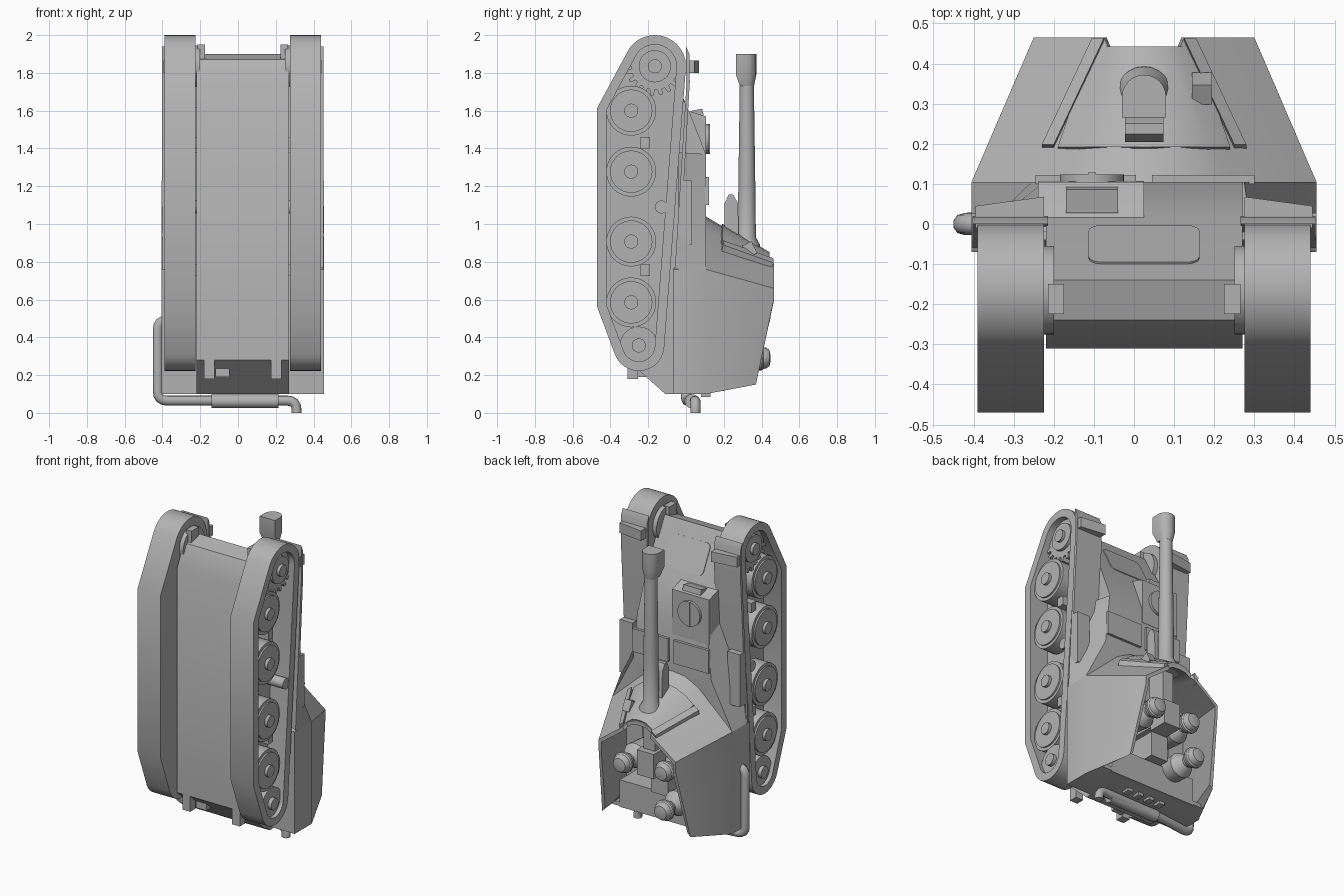
import bpy, bmesh
from math import sin, cos, pi, radians
from mathutils import Vector, Matrix

old = bpy.data.objects.get("Cube")
if old:
    bpy.data.objects.remove(old, do_unlink=True)

CX = 0.025  # vehicle centre line
grey = bpy.data.materials.new("plain_grey")
grey.use_nodes = True
grey.diffuse_color = (0.45, 0.45, 0.45, 1)
grey.node_tree.nodes["Principled BSDF"].inputs["Base Color"].default_value = (0.45, 0.45, 0.45, 1)


def finish(name, bm, angle=30):
    bmesh.ops.recalc_face_normals(bm, faces=bm.faces)
    me = bpy.data.meshes.new(name)
    bm.to_mesh(me)
    bm.free()
    me.materials.append(grey)
    me.shade_smooth()
    me.set_sharp_from_angle(angle=radians(angle))
    ob = bpy.data.objects.new(name, me)
    bpy.context.collection.objects.link(ob)
    ob.location.x = CX
    return ob


def loft(name, rings, closed=False):
    bm = bmesh.new()
    vs = [[bm.verts.new(p) for p in r] for r in rings]
    pairs = list(zip(vs, vs[1:])) + ([(vs[-1], vs[0])] if closed else [])
    for a, b in pairs:
        for i in range(len(a)):
            j = (i + 1) % len(a)
            bm.faces.new((a[i], a[j], b[j], b[i]))
    if not closed:
        bm.faces.new(vs[0])
        bm.faces.new(vs[-1])
    return finish(name, bm)


def prism(name, pts, x0, x1):
    return loft(name, [[(x, y, z) for y, z in pts] for x in (x0, x1)])


def arc(y, z, r, a0=0, a1=360, n=32):
    steps = n if a1 - a0 == 360 else n - 1
    angles = [radians(a0 + (a1 - a0) * i / steps) for i in range(n)]
    return [(y + r * cos(a), z + r * sin(a)) for a in angles]


def disc(name, y, z, r, x0, x1):
    return prism(name, arc(y, z, r), x0, x1)


def box(name, x, y, z, tilt=0, bevel=0):
    bm = bmesh.new()
    bmesh.ops.create_cube(bm, size=1)
    size = [b - a for a, b in (x, y, z)]
    bmesh.ops.scale(bm, vec=size, verts=bm.verts)
    if bevel:
        edges = [e for e in bm.edges if abs((e.verts[0].co - e.verts[1].co).y) > 1e-4]
        bmesh.ops.bevel(bm, geom=edges, offset=bevel, segments=4, affect='EDGES', profile=0.5)
    bmesh.ops.rotate(bm, cent=(0, 0, 0), matrix=Matrix.Rotation(tilt, 3, 'X'), verts=bm.verts)
    bmesh.ops.translate(bm, vec=[(a + b) / 2 for a, b in (x, y, z)], verts=bm.verts)
    return finish(name, bm)


def lathe(name, prof, x, y, z, axis, n=24):
    # prof: (radius, distance along axis)
    rings = []
    for r, h in prof:
        ring = []
        for i in range(n):
            c, s = r * cos(2 * pi * i / n), r * sin(2 * pi * i / n)
            ring.append((x + c, y + h, z + s) if axis == 'y' else
                        (x + c, y + s, z + h) if axis == 'z' else (x + h, y + c, z + s))
        rings.append(ring)
    return loft(name, rings)


# hull tub with sloped nose and tail
prism("hull", [(-.31, .28), (-.11, .10), (.0, .10), (.105, .9), (.105, 1.37), (.02, 1.59),
               (-.14, 1.9), (-.24, 1.87), (-.31, 1.73)], -.245, .245)
box("transmission_hatch", (-.138, .138), (-.068, -.048), (1.63, 1.83), tilt=.476, bevel=.03)

# deck whose sides flare out to the fighting compartment
foot = [(.27, 1.38), (.43, .95), (.43, .76)]
crest = [(.25, 1.37), (.28, 1.05), (.43, .76)]
loft("deck", [[(x, y, z) for x, z in row] + [(-x, y, z) for x, z in row[::-1]]
              for row, y in ((foot, -.04), (crest, .105))])

# driver's hood, visor and hatches
prism("driver_hood", [(-.02, 1.62), (.01, 1.6), (.105, 1.57), (.107, 1.28), (-.02, 1.28)], -.265, 0)
box("driver_visor", (-.195, -.065), (.03, .09), (1.57, 1.605), tilt=.2)
lathe("hood_hatch", [(.08, 0), (.08, .018)], -.13, .105, 1.45, 'y', 32)
box("hood_hatch_bar", (-.14, -.12), (.1, .128), (1.37, 1.53))
for x0, x1 in ((-.27, -.02), (.02, .275)):
    box("deck_lid", (x0, x1), (.1, .122), (1.1, 1.25))

# open fighting compartment: half outline, (sill x, z) then (rim x, y, z)
half = [((.41, .10), (.385, .2, .12)), ((.43, .10), (.316, .37, .15)),
        ((.43, .64), (.275, .465, .60)), ((.43, .76), (.275, .465, .66)),
        ((.20, .97), (.10, .465, .79)), ((.17, .99), (.09, .442, .81)),
        ((.09, 1.03), (.05, .44, .835))]
full = half + [((0, 1.04), (0, .44, .84))] + [((-b[0], b[1]), (-t[0], t[1], t[2])) for b, t in half[::-1]]


def inset(p, y=None):
    return (p[0] * .93, p[1] if y is None else y, .48 + (p[2] - .48) * .93)


sill = [(b[0], .105, b[1]) for b, t in full]
rim = [t for b, t in full]
loft("fighting_compartment", [[(p[0], -.07, min(p[2], .76)) for p in sill], sill, rim,
                              [inset(p) for p in rim], [inset(p, 0) for p in sill]])
box("rear_shelf", (-.31, .31), (-.02, .2), (.115, .29))


# raised curved shield on the front plate
def shield_row(f, lift):
    right = [(.215, .13, .905, .772), (.16, .09, .95, .81), (.08, .05, .983, .838)]
    row = right + [(0, 0, .995, .845)] + [(-a, -b, c, d) for a, b, c, d in right[::-1]]
    return [(x0 + (x1 - x0) * f, .19 + .25 * f + lift * .4, z0 + (z1 - z0) * f + lift)
            for x0, x1, z0, z1 in row]


loft("gun_shield", [shield_row(f, .006) + shield_row(f, -.02)[::-1] for f in (0, 1)])
box("sight_port", (.12, .17), (.31, .365), (.83, .9), tilt=.45)
# rails flanking the shield
for s in (1, -1):
    loft("shield_rail", [[(s * (x + w), y + up * .3, z - w * .8 + up) for w, up in
                          ((0, -.02), (0, .028), (.03, .028), (.03, -.02))]
                         for x, y, z in ((.225, .19, .885), (.1, .455, .79))])

# gun, flared muzzle, cradle and breech
lathe("gun_barrel", [(.075, .84), (.07, .89), (.048, .93), (.045, 1.2), (.037, 1.76)], 0, .322, 0, 'z')


def dshape(w, z, y0, y1):
    return [(w * cos(pi * i / 12), y1 - w + w * sin(pi * i / 12), z) for i in range(13)] + [(-w, y0, z), (w, y0, z)]


loft("muzzle", [dshape(.037, 1.73, .285, .36), dshape(.055, 1.79, .265, .372), dshape(.055, 1.9, .265, .372)])
prism("gun_cradle", [(.205, .9), (.28, .9), (.275, 1.11), (.25, 1.155), (.225, 1.155), (.205, 1.11)], -.048, .048)
box("gun_breech", (-.06, .06), (.25, .38), (.46, .62))
box("breech_mount", (-.04, .04), (.22, .34), (.6, .9))
box("breech_slide", (-.04, .04), (.0, .27), (.5, .6))
box("ammunition_locker", (-.07, .05), (.0, .25), (.3, .46))

# crew: rounded torso, neck, brimmed helmet
for x, y, z in ((.145, .41, .52), (-.15, .41, .29), (-.135, .385, .53)):
    lathe("crew_member", [(.06, -.37), (.075, -.2), (.08, -.13), (.055, -.09), (.035, -.075), (.035, -.06),
                          (.05, -.05), (.056, -.028), (.065, -.022), (.065, -.008), (.057, 0), (.055, .014),
                          (.043, .032), (.018, .037)], x, y, z, 'y', 20)

# running gear, both sides
SPR, IDL = (-.165, 1.835), (-.25, .357)


def track_line(t):
    return (arc(*SPR, .165 - t, 0, 145, 14) + [(-.47 + t, 1.615 - t * .2), (-.47 + t, .56 + t * .2)]
            + arc(*IDL, .135 - t, 200, 355, 14))


for s, side in ((1, "left"), (-1, "right")):
    rings = [[(s * x, y, z) for y, z in track_line(t)]
             for x, t in ((.25, 0), (.415, 0), (.415, .05), (.25, .05))]
    loft(side + "_track", rings, closed=True)
    prism(side + "_track_backing", track_line(.04), s * .252, s * .285)
    for z in (1.6, 1.277, .907, .585):
        disc(side + "_road_wheel", -.29, z, .132, s * .27, s * .385)
        disc(side + "_wheel_face", -.29, z, .112, s * .38, s * .395)
        disc(side + "_wheel_hub", -.29, z, .037, s * .39, s * .414)
    disc(side + "_idler", *IDL, .1, s * .27, s * .39)
    disc(side + "_idler_hub", *IDL, .037, s * .38, s * .414)
    # toothed drive sprocket
    gear = []
    for i in range(20):
        for k, r in ((0, .125), (.35, .125), (.5, .155), (.85, .155)):
            a = 2 * pi * (i + k) / 20
            gear.append((SPR[0] + r * cos(a), SPR[1] + r * sin(a)))
    prism(side + "_sprocket", gear, s * .3, s * .375)
    disc(side + "_sprocket_face", *SPR, .085, s * .37, s * .395)
    disc(side + "_sprocket_hub", *SPR, .037, s * .39, s * .414)
    disc(side + "_final_drive", *SPR, .11, s * .225, s * .3)
    disc(side + "_return_roller", -.13, 1.09, .034, s * .245, s * .41)
    for z in (1.43, .755):
        box(side + "_bump_stop", sorted((s * .245, s * .36)), (-.24, -.19), (z - .03, z + .03))
    # fender, with stowage box and front stay
    prism(side + "_fender", [(.0, 1.94), (.018, 1.9), (.02, 1.75), (-.04, .74), (-.06, .74), (.003, 1.75)],
          s * .24, s * .428)
    box(side + "_stowage_box", sorted((s * .34, s * .43)), (-.03, .028), (.89, 1.23))
    loft(side + "_fender_stay", [[(s * x, y, z) for y, z in ((-.01, 1.8), (h, 1.8), (h, 1.865), (-.01, 1.865))]
                                 for x, h in ((.25, .068), (.42, .045))])
    box(side + "_front_bracket", sorted((s * .2, s * .24)), (-.225, -.15), (1.83, 1.95))
    box(side + "_tow_hook", sorted((s * .15, s * .205)), (-.31, -.255), (.18, .29))

# exhaust pipe with rounded bends, silencer
corners = [Vector(p) for p in ((-.39, 0, .49), (-.45, 0, .49), (-.45, 0, .065), (-.12, .04, .065),
                               (.285, .05, .065), (.285, .05, 0))]
path = [corners[0]]
for a, b, c in zip(corners, corners[1:], corners[2:]):
    p = b + (a - b).normalized() * min(.05, (a - b).length * .8)
    q = b + (c - b).normalized() * min(.05, (c - b).length * .8)
    path += [p * (1 - t) ** 2 + b * 2 * t * (1 - t) + q * t * t for t in (0, .25, .5, .75, 1)]
path.append(corners[-1])
cu = bpy.data.curves.new("exhaust_pipe", 'CURVE')
cu.dimensions = '3D'
cu.bevel_depth = .027
cu.bevel_resolution = 3
cu.use_fill_caps = True
sp = cu.splines.new('POLY')
sp.points.add(len(path) - 1)
for pt, v in zip(sp.points, path):
    pt.co = (*v, 1)
cu.materials.append(grey)
pipe = bpy.data.objects.new("exhaust_pipe", cu)
pipe.location.x = CX
bpy.context.collection.objects.link(pipe)
lathe("silencer", [(.037, -.165), (.037, .19)], 0, .03, .062, 'x')
for i in range(4):
    box("tail_cleat", (-.15 + i * .08, -.11 + i * .08), (.08, .13), (.085, .12))
box("tail_latch", (-.145, -.07), (-.26, -.2), (.19, .25))
